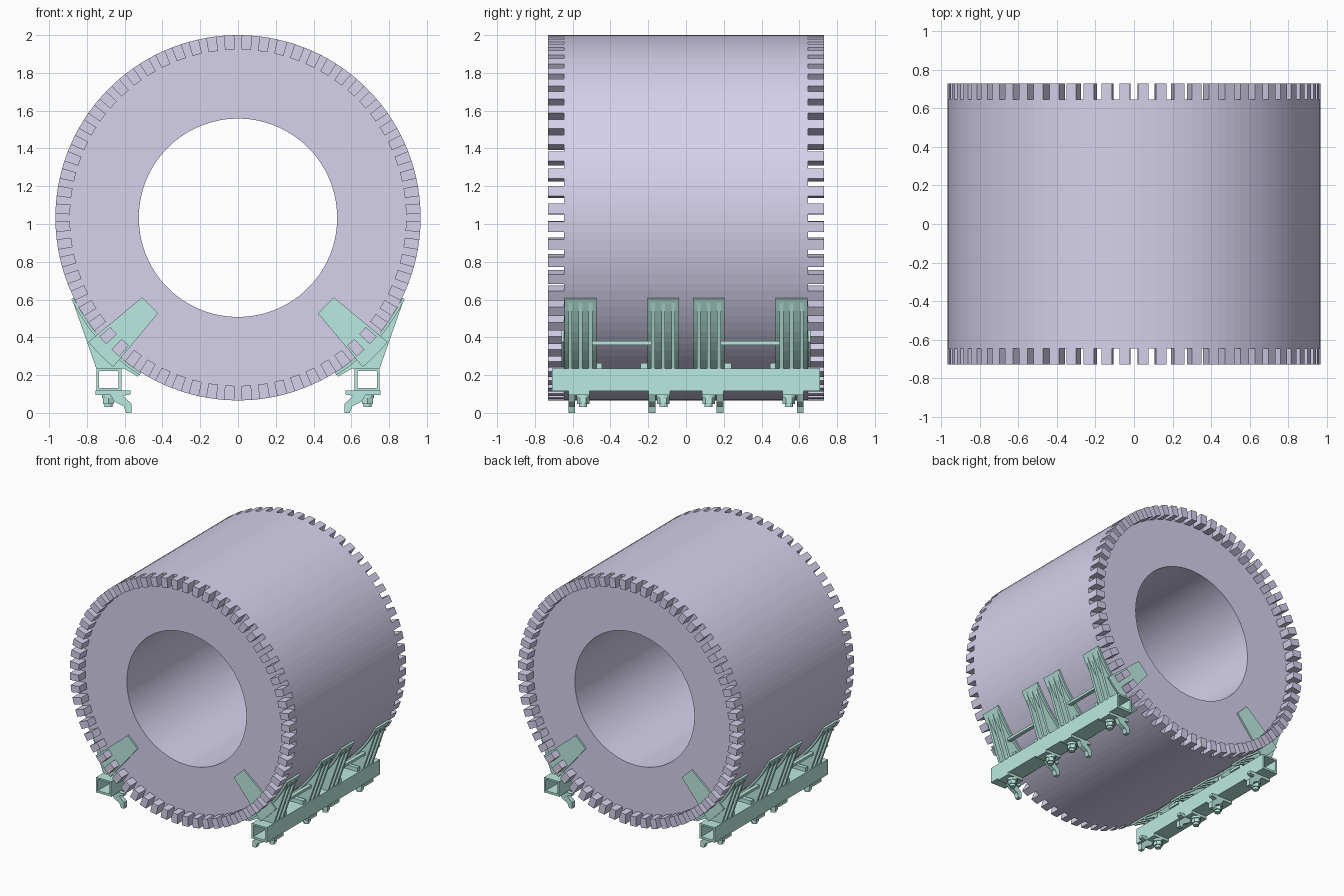
import bpy, bmesh
from math import sin, cos, radians, pi

if "Cube" in bpy.data.objects:
    bpy.data.objects.remove(bpy.data.objects["Cube"])

CZ = 1.033                      # height of the ring axis
R_OUT, R_TOOTH, R_IN = 0.967, 0.89, 0.525
Y_BODY, Y_END = 0.645, 0.73


def material(name, color):
    m = bpy.data.materials.new(name)
    m.diffuse_color = color
    m.use_nodes = True
    m.node_tree.nodes["Principled BSDF"].inputs["Base Color"].default_value = m.diffuse_color
    return m


LILAC = material("lilac", (0.67, 0.64, 0.84, 1))
MINT = material("mint", (0.5, 0.83, 0.75, 1))


def finish(bm, name, mat, mirror=None):
    bmesh.ops.recalc_face_normals(bm, faces=bm.faces)
    me = bpy.data.meshes.new(name)
    bm.to_mesh(me)
    bm.free()
    ob = bpy.data.objects.new(name, me)
    bpy.context.collection.objects.link(ob)
    me.materials.append(mat)
    if mirror:
        mod = ob.modifiers.new("mirror", 'MIRROR')
        mod.use_axis = mirror
        mod.use_mirror_merge = False
    return ob


def prism(bm, pts, y0, y1):
    """Extrude an xz outline along y."""
    a = [bm.verts.new((x, y0, z)) for x, z in pts]
    b = [bm.verts.new((x, y1, z)) for x, z in pts]
    bm.faces.new(a)
    bm.faces.new(b[::-1])
    n = len(pts)
    for i in range(n):
        bm.faces.new((a[i], b[i], b[(i + 1) % n], a[(i + 1) % n]))


def rect(x0, x1, z0, z1):
    return [(x0, z0), (x1, z0), (x1, z1), (x0, z1)]


def arc(r, a0, a1, n=8):
    """Arc on the lower right of the ring; angles measured down from +x."""
    angs = [radians(a0 + (a1 - a0) * i / n) for i in range(n + 1)]
    return [(r * cos(t), CZ - r * sin(t)) for t in angs]


# Thick ring with castellated rims at both ends
bm = bmesh.new()
TEETH = 64
half_gap = 0.02 / R_OUT
angles = []
for k in range(TEETH):
    c = 2 * pi * k / TEETH
    angles += [c - half_gap, c + half_gap]
profile = [(R_IN, -Y_BODY), (R_TOOTH, -Y_BODY), (R_OUT, -Y_BODY),
           (R_OUT, Y_BODY), (R_TOOTH, Y_BODY), (R_IN, Y_BODY)]


def on_ring(r, y, t):
    return bm.verts.new((r * cos(t), y, CZ + r * sin(t)))


cols = [[on_ring(r, y, t) for r, y in profile] for t in angles]
tips = [[[on_ring(R_TOOTH, s * Y_END, t), on_ring(R_OUT, s * Y_END, t)]
         for s in (-1, 1)] for t in angles]
n = len(angles)
for i in range(n):
    j = (i + 1) % n
    p, q = cols[i], cols[j]
    gap = i % 2 == 0
    for a, b in [(5, 0), (0, 1), (2, 3), (4, 5)] + ([(1, 2), (3, 4)] if gap else []):
        bm.faces.new((p[a], p[b], q[b], q[a]))
    if not gap:
        for s, (lo, hi) in enumerate([(1, 2), (4, 3)]):
            u, v = tips[i][s], tips[j][s]
            bm.faces.new((p[lo], u[0], v[0], q[lo]))
            bm.faces.new((u[0], u[1], v[1], v[0]))
            bm.faces.new((u[1], p[hi], q[hi], v[1]))
            bm.faces.new((p[lo], p[hi], u[1], u[0]))
            bm.faces.new((q[lo], v[0], v[1], q[hi]))
finish(bm, "notched_ring", LILAC)

# Hollow square support beams
bm = bmesh.new()
outer, inner = rect(0.617, 0.75, 0.115, 0.235), rect(0.632, 0.736, 0.132, 0.222)
loops = [[bm.verts.new((x, y, z)) for x, z in o]
         for o, y in ((outer, -0.71), (outer, 0.71), (inner, 0.71), (inner, -0.71))]
for k in range(4):
    a, b = loops[k], loops[(k + 1) % 4]
    for i in range(4):
        bm.faces.new((a[i], a[(i + 1) % 4], b[(i + 1) % 4], b[i]))
finish(bm, "support_beam", MINT, (True, False, False))

# Curved saddle pads hugging the ring, with three ribs each
pads, ribs = bmesh.new(), bmesh.new()
rib_outline = (arc(0.975, 26.5, 57.5) +
               [(0.53, 0.192), (0.605, 0.235), (0.75, 0.235), (0.878, 0.60)])
for y0, y1 in ((0.037, 0.205), (0.475, 0.643)):
    prism(pads, arc(0.968, 26, 58) + arc(0.982, 58, 26), y0, y1)
    mid = (y0 + y1) / 2
    for c, w in ((y0 + 0.03, 0.02), (mid, 0.02), (y1 - 0.03, 0.02)):
        prism(ribs, rib_outline, c - w / 2, c + w / 2)
finish(pads, "saddle_pad", MINT, (True, True, False))
finish(ribs, "saddle_rib", MINT, (True, True, False))

# Small toes beside the saddles and the tie bars between them
bm = bmesh.new()
for y0, y1 in ((0.205, 0.24), (0.445, 0.475)):
    prism(bm, rect(0.62, 0.74, 0.235, 0.265), y0, y1)
finish(bm, "saddle_toe", MINT, (True, True, False))
bm = bmesh.new()
prism(bm, rect(0.745, 0.775, 0.36, 0.38), 0.18, 0.50)
finish(bm, "tie_bar", MINT, (True, True, False))

# End stop plates lying on the ring faces
bm = bmesh.new()
prism(bm, arc(0.66, 39.7, 50.1, 1) + arc(1.03, 50.1, 39.7, 3), 0.6455, 0.658)
finish(bm, "end_plate", MINT, (True, True, False))

# Bent clamps under the beams
clamps = bmesh.new()
clamp_outline = [(0.755, 0.118), (0.57, 0.118), (0.57, 0.098), (0.61, 0.09),
                 (0.565, 0.05), (0.565, 0.0), (0.592, 0.0), (0.605, 0.035),
                 (0.655, 0.06), (0.675, 0.095), (0.755, 0.095)]
for c in (0.18, 0.605):
    prism(clamps, clamp_outline, c - 0.018, c + 0.018)
for c in (0.12, 0.545):
    prism(clamps, rect(0.615, 0.755, 0.095, 0.118), c - 0.035, c + 0.06)
finish(clamps, "clamp", MINT, (True, True, False))

# Hexagonal clamp bolts with washers
bm = bmesh.new()
for y in (0.12, 0.545):
    for r, z0, z1, sides in ((0.036, 0.078, 0.096, 16), (0.033, 0.048, 0.08, 6),
                             (0.022, 0.03, 0.05, 12)):
        a0 = pi / sides
        ring = [(0.685 + r * cos(a0 + 2 * pi * i / sides),
                 y + r * sin(a0 + 2 * pi * i / sides)) for i in range(sides)]
        lo = [bm.verts.new((x, yy, z0)) for x, yy in ring]
        hi = [bm.verts.new((x, yy, z1)) for x, yy in ring]
        bm.faces.new(lo)
        bm.faces.new(hi)
        for i in range(sides):
            k = (i + 1) % sides
            bm.faces.new((lo[i], lo[k], hi[k], hi[i]))
finish(bm, "clamp_bolt", MINT, (True, True, False))
